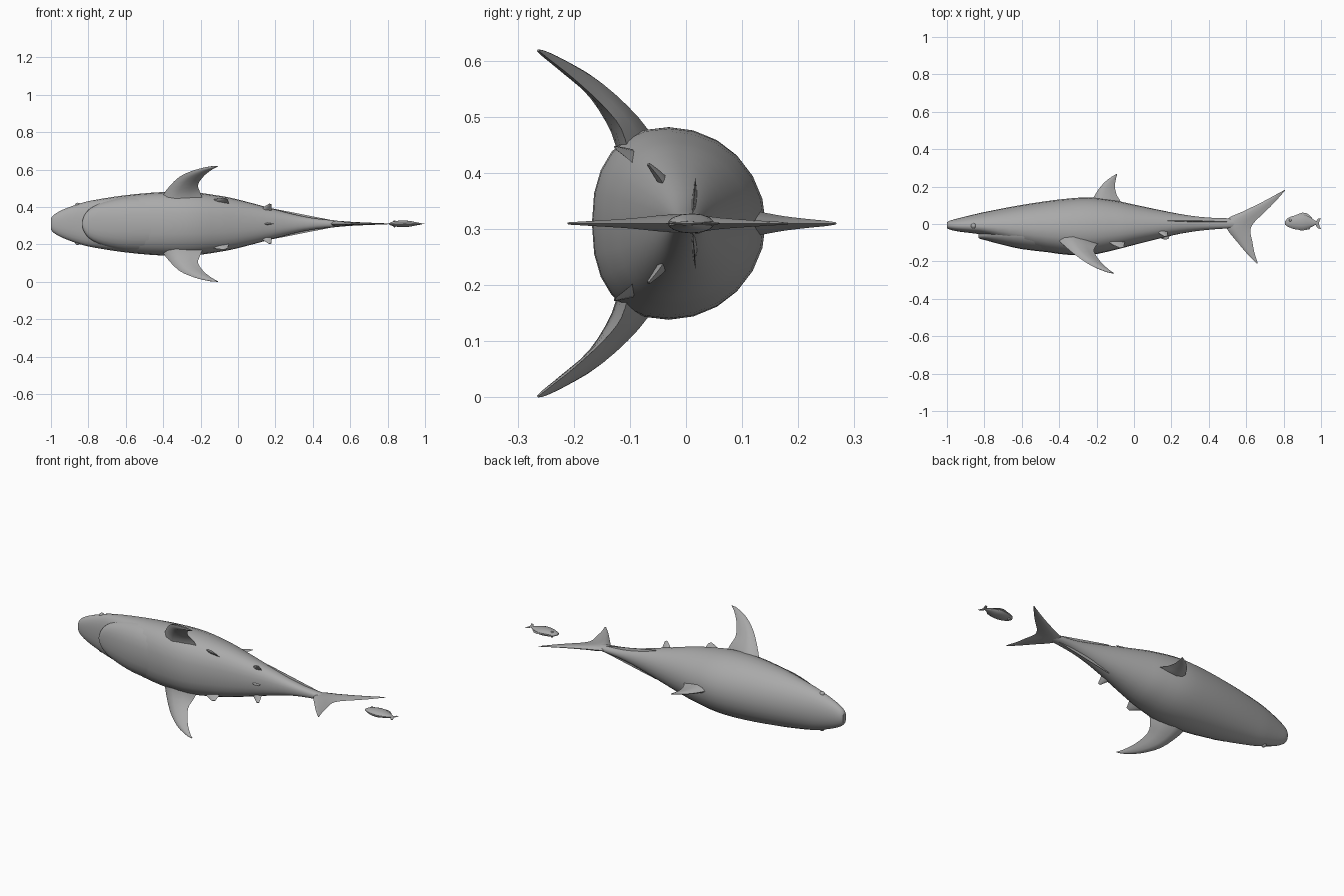
import bpy, bmesh, math
from mathutils import Vector

if "Cube" in bpy.data.objects:
    bpy.data.objects.remove(bpy.data.objects["Cube"], do_unlink=True)

CZ = 0.31  # height of the symmetry plane; the shark lies on its side

grey = bpy.data.materials.new("shark grey")
grey.use_nodes = True
COLOR = (0.4, 0.4, 0.4, 1)
grey.diffuse_color = COLOR
grey.node_tree.nodes["Principled BSDF"].inputs["Base Color"].default_value = COLOR


def spline(rows, steps):
    """Smooth interpolation through rows of numbers."""
    out = []
    n = len(rows)
    for i in range(n - 1):
        a, b = rows[max(i - 1, 0)], rows[i]
        c, d = rows[i + 1], rows[min(i + 2, n - 1)]
        for k in range(steps):
            t = k / steps
            out.append([0.5 * (2 * q + (r - p) * t + (2 * p - 5 * q + 4 * r - s) * t * t
                               + (3 * q - p - 3 * r + s) * t ** 3)
                        for p, q, r, s in zip(a, b, c, d)])
    out.append(list(rows[-1]))
    return out


def loft(name, rings, angle=40):
    """Skin closed rings of points, with capped ends."""
    bm = bmesh.new()
    vr = [[bm.verts.new(p) for p in r] for r in rings]
    n = len(vr[0])
    for a, b in zip(vr, vr[1:]):
        for i in range(n):
            j = (i + 1) % n
            bm.faces.new((a[i], a[j], b[j], b[i]))
    bm.faces.new(vr[0])
    bm.faces.new(vr[-1])
    bmesh.ops.recalc_face_normals(bm, faces=bm.faces)
    me = bpy.data.meshes.new(name)
    bm.to_mesh(me)
    bm.free()
    return finish(bpy.data.objects.new(name, me), angle)


def finish(ob, angle=40):
    if not ob.users_collection:
        bpy.context.collection.objects.link(ob)
    ob.data.materials.append(grey)
    bpy.ops.object.select_all(action='DESELECT')
    ob.select_set(True)
    bpy.context.view_layer.objects.active = ob
    bpy.ops.object.shade_smooth_by_angle(angle=math.radians(angle))
    return ob


def hull(name, rows, steps=3, sides=24, belly=0.85):
    """Rows: x, top y, bottom y, half width, y of the widest point."""
    rings = []
    for x, top, bot, w, yc in spline(rows, steps):
        ring = []
        for k in range(sides):
            a = 2 * math.pi * k / sides
            c, s = math.cos(a), math.sin(a)
            e = 1 if s >= 0 else belly
            z = math.copysign(abs(c) ** e, c) * w
            y = yc + abs(s) ** e * ((top if s >= 0 else bot) - yc)
            ring.append((x, y, CZ + z))
        rings.append(ring)
    return loft(name, rings)


def fin(name, rows, steps=3, side=1):
    """Rows: leading x, y, z, trailing x, y, z, half thickness."""
    rows = spline(rows, steps)
    lead = [Vector((r[0], r[1], CZ + side * r[2])) for r in rows]
    trail = [Vector((r[3], r[4], CZ + side * r[5])) for r in rows]
    mid = [(a + b) / 2 for a, b in zip(lead, trail)]
    rings = []
    for i, r in enumerate(rows):
        span = mid[min(i + 1, len(mid) - 1)] - mid[max(i - 1, 0)]
        nrm = (trail[i] - lead[i]).cross(span).normalized() * r[6]
        rings.append([lead[i].lerp(trail[i], f) + nrm * h for f, h in
                      ((0, 0), (.12, .7), (.35, 1), (.7, .55), (1, 0),
                       (.7, -.55), (.35, -1), (.12, -.7))])
    return loft(name, rings, 50)


def ball(name, loc, r):
    bpy.ops.mesh.primitive_uv_sphere_add(segments=14, ring_count=8, radius=r, location=loc)
    bpy.context.object.name = name
    finish(bpy.context.object)


# Body with the snout
hull("body", [
    (-1.0, .008, -.022, .030, -.008), (-.985, .018, -.030, .048, -.008),
    (-.94, .030, -.040, .074, -.010), (-.86, .050, -.050, .104, -.012),
    (-.78, .068, -.064, .125, -.016), (-.6, .102, -.122, .153, -.024),
    (-.4, .131, -.160, .170, -.03), (-.24, .142, -.166, .169, -.03),
    (-.1, .125, -.138, .150, -.025), (0, .104, -.112, .130, -.02),
    (.2, .062, -.062, .077, -.005), (.32, .042, -.040, .046, 0),
    (.42, .033, -.029, .028, 0), (.52, .029, -.022, .018, .002),
    (.6, .012, -.010, .006, .002)])

# Lower jaw set back under the snout
hull("lower_jaw", [
    (-.832, -.052, -.074, .018, -.062), (-.82, -.046, -.080, .048, -.06),
    (-.79, -.04, -.088, .082, -.055), (-.72, -.03, -.107, .117, -.045),
    (-.6, -.02, -.134, .147, -.035), (-.45, 0, -.152, .158, -.03)])

# Dorsal fin, tail fin and lower ridge on the symmetry plane
fin("dorsal_fin", [
    (-.25, .10, 0, -.05, .075, 0, .028), (-.215, .145, 0, -.07, .118, 0, .02),
    (-.19, .185, 0, -.092, .155, 0, .013), (-.155, .225, 0, -.102, .20, 0, .008),
    (-.12, .252, 0, -.097, .238, 0, .005), (-.093, .268, 0, -.09, .265, 0, .002)])
fin("tail_fin", [
    (.655, -.211, 0, .662, -.209, 0, .002), (.61, -.165, 0, .643, -.15, 0, .005),
    (.555, -.10, 0, .633, -.095, 0, .009), (.495, -.022, 0, .622, -.035, 0, .016),
    (.50, .028, 0, .642, .008, 0, .015), (.58, .066, 0, .69, .055, 0, .010),
    (.685, .117, 0, .748, .112, 0, .006), (.805, .182, 0, .81, .182, 0, .002)])
fin("anal_fin", [
    (.10, -.06, 0, .20, -.05, 0, .010), (.14, -.075, 0, .19, -.065, 0, .006),
    (.165, -.084, 0, .185, -.08, 0, .002)])

# Paired parts on both flanks
for tag, s in (("upper", 1), ("lower", -1)):
    fin("pectoral_fin_" + tag, [
        (-.42, -.07, .12, -.18, -.10, .115, .04),
        (-.385, -.105, .178, -.202, -.115, .168, .028),
        (-.315, -.165, .25, -.213, -.148, .21, .017),
        (-.23, -.222, .288, -.18, -.20, .258, .011),
        (-.15, -.255, .306, -.135, -.243, .292, .006),
        (-.108, -.265, .309, -.106, -.262, .307, .002)], side=s)
    fin("pelvic_fin_" + tag, [
        (-.18, -.06, .12, -.04, -.07, .085, .012),
        (-.125, -.105, .132, -.05, -.10, .112, .007),
        (-.075, -.128, .138, -.055, -.125, .132, .002)], side=s)
    fin("rear_finlet_" + tag, [
        (.11, -.03, .065, .18, -.03, .055, .012),
        (.135, -.05, .088, .18, -.048, .082, .008),
        (.165, -.068, .107, .18, -.066, .104, .003)], side=s)
    # Lateral tail keel
    fin("tail_keel_" + tag, [
        (.16, .017, .06, .50, .012, .010, .006),
        (.18, .017, .083, .50, .012, .020, .001)], steps=1, side=s)
    ball("eye_" + tag, (-.857, -.010, CZ + s * .098), .015)
    ball("small_fish_eye_" + tag, (.836, .020, CZ + s * .012), .007)

# Small fish ahead of the tail
hull("small_fish_body", [
    (.808, .014, -.004, .004, .005), (.825, .034, -.016, .011, .01),
    (.86, .046, -.029, .017, .01), (.905, .050, -.032, .017, .01),
    (.945, .034, -.018, .010, .008), (.972, .016, -.004, .005, .006),
    (.982, .012, -.002, .002, .005)], sides=14, belly=1)
fin("small_fish_back_fin", [
    (.85, .04, 0, .955, .022, 0, .004), (.88, .054, 0, .95, .036, 0, .003),
    (.90, .061, 0, .925, .057, 0, .001)], steps=2)
fin("small_fish_belly_fin", [
    (.86, -.022, 0, .945, -.012, 0, .004), (.895, -.036, 0, .94, -.028, 0, .001)], steps=2)
fin("small_fish_tail", [
    (.985, -.025, 0, 1.0, -.026, 0, .001), (.968, .002, 0, .988, .002, 0, .004),
    (.985, .030, 0, 1.0, .031, 0, .001)], steps=2)
